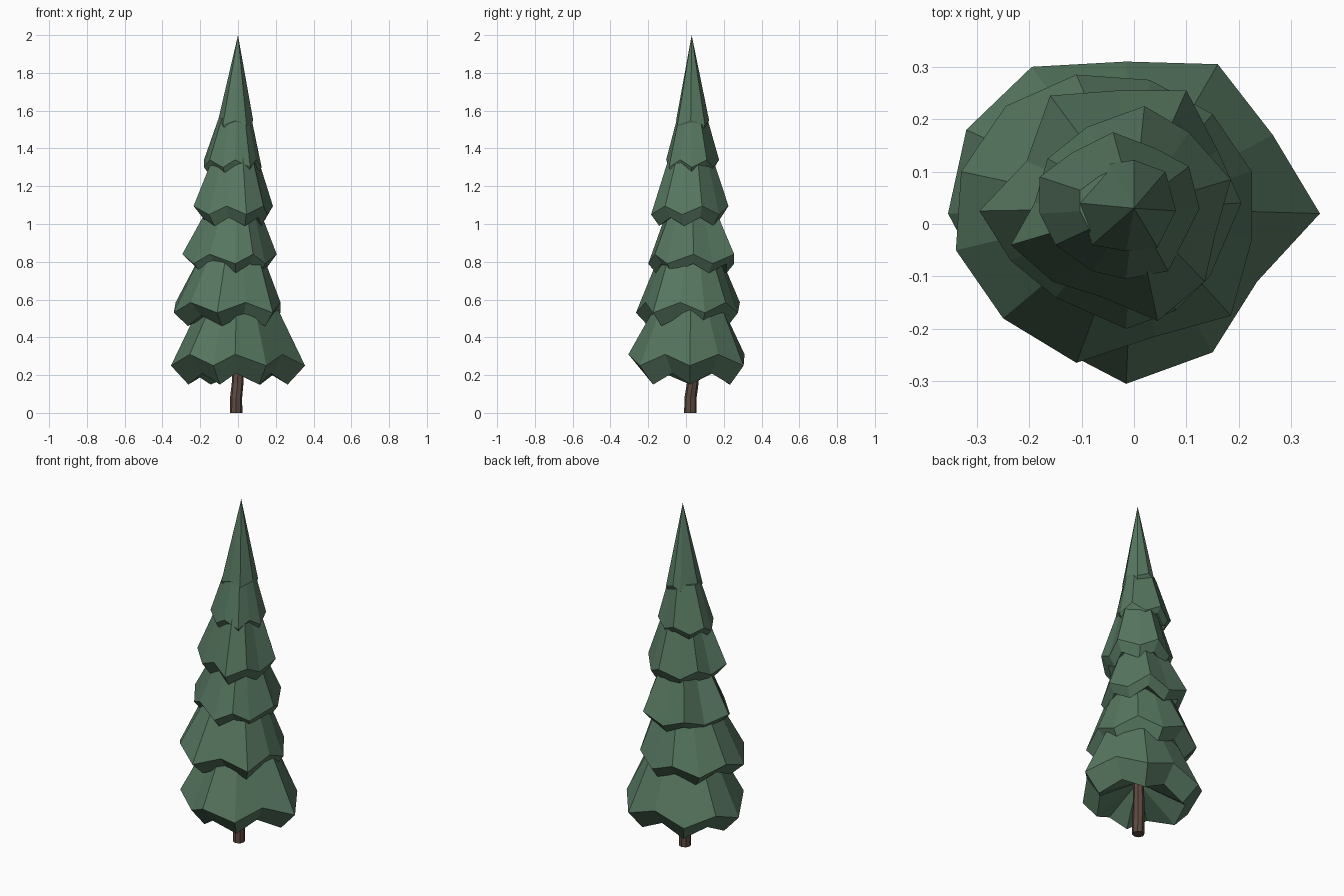
import bpy, bmesh, math

if "Cube" in bpy.data.objects:
    bpy.data.objects.remove(bpy.data.objects["Cube"])

AXIS = (0.0, 0.03)  # trunk line that every tier wraps around


def material(name, rgb):
    m = bpy.data.materials.new(name)
    m.diffuse_color = (*rgb, 1.0)
    m.use_nodes = True
    m.node_tree.nodes["Principled BSDF"].inputs["Base Color"].default_value = m.diffuse_color
    return m


GREEN = material("needle green", (0.095, 0.185, 0.118))
BROWN = material("bark brown", (0.11, 0.068, 0.05))


def finish(bm, name, mat):
    bmesh.ops.recalc_face_normals(bm, faces=bm.faces)
    me = bpy.data.meshes.new(name)
    bm.to_mesh(me)
    bm.free()
    me.materials.append(mat)
    ob = bpy.data.objects.new(name, me)
    bpy.context.collection.objects.link(ob)


def bridge(bm, a, b):
    n = len(a)
    for i in range(n):
        bm.faces.new((a[i], a[(i + 1) % n], b[(i + 1) % n], b[i]))


def fan(bm, ring, tip):
    n = len(ring)
    for i in range(n):
        bm.faces.new((ring[i], ring[(i + 1) % n], tip))


def tier(name, outline, z_even, z_odd, drop, lip, top, top_z):
    """Zigzag skirt: hollow underside, tucked lip, widest ring, tapering top."""
    bm = bmesh.new()

    def ring(scale, height):
        return [bm.verts.new((AXIS[0] + (x - AXIS[0]) * scale,
                              AXIS[1] + (y - AXIS[1]) * scale, height(i)))
                for i, (x, y) in enumerate(outline)]

    def rim(i):
        return z_odd if i % 2 else z_even

    wide = ring(1.0, rim)
    low = ring(lip, lambda i: rim(i) - drop)
    bridge(bm, low, wide)
    fan(bm, low, bm.verts.new((*AXIS, max(z_even, z_odd))))
    if top:
        high = ring(top, lambda i: top_z)
        bridge(bm, wide, high)
        bm.faces.new(high)
    else:
        fan(bm, wide, bm.verts.new((*AXIS, top_z)))
    finish(bm, name, GREEN)


# Foliage tiers, bottom to top
tier("bottom_tier",
     [(.355, .02), (.265, .17), (.16, .305), (-.015, .31), (-.195, .30), (-.32, .18),
      (-.355, .02), (-.255, -.17), (-.13, -.245), (-.015, -.305), (.15, -.245), (.235, -.11)],
     .25, .31, .10, .74, .58, .56)
tier("second_tier",
     [(.225, .10), (.15, .21), (.03, .275), (-.11, .285), (-.245, .225), (-.33, .10),
      (-.34, -.05), (-.25, -.18), (-.11, -.265), (.04, -.215), (.185, -.175), (.225, -.03)],
     .53, .585, .07, .78, .56, .85)
tier("third_tier",
     [(.205, .04), (.16, .14), (.10, .255), (-.03, .255), (-.16, .245), (-.205, .12),
      (-.295, .025), (-.235, -.07), (-.15, -.14), (-.015, -.20), (.08, -.165), (.145, -.10)],
     .84, .79, .05, .82, .55, 1.08)
tier("fourth_tier",
     [(.185, .085), (.105, .175), (.02, .225), (-.09, .185), (-.165, .125), (-.19, .04),
      (-.235, -.04), (-.155, -.11), (-.06, -.14), (.045, -.185), (.135, -.11), (.155, -.02)],
     1.095, 1.05, .06, .8, .55, 1.36)
tier("fifth_tier",
     [(.105, .11), (.04, .145), (-.04, .175), (-.12, .135), (-.18, .09), (-.18, .02),
      (-.15, -.04), (-.08, -.09), (-.015, -.105), (.065, -.09), (.095, -.03), (.125, .03)],
     1.34, 1.30, .035, .85, .57, 1.56)
tier("tree_tip",
     [(.08, .025), (.06, .10), (.0, .122), (-.045, .115),
      (-.105, .04), (-.08, -.04), (-.015, -.052), (.045, -.045)],
     1.55, 1.525, .03, .85, None, 2.0)

# Slightly bent trunk
bm = bmesh.new()
rings = []
for cx, cy, z, r in ((-.01, .023, 0, .033), (-.01, .024, .08, .032),
                     (-.002, .036, .16, .031), (.002, .04, .34, .028)):
    rings.append([bm.verts.new((cx + r * math.cos(math.tau * i / 8),
                                cy + r * math.sin(math.tau * i / 8), z)) for i in range(8)])
for a, b in zip(rings, rings[1:]):
    bridge(bm, a, b)
bm.faces.new(rings[0])
bm.faces.new(rings[-1])
finish(bm, "trunk", BROWN)
